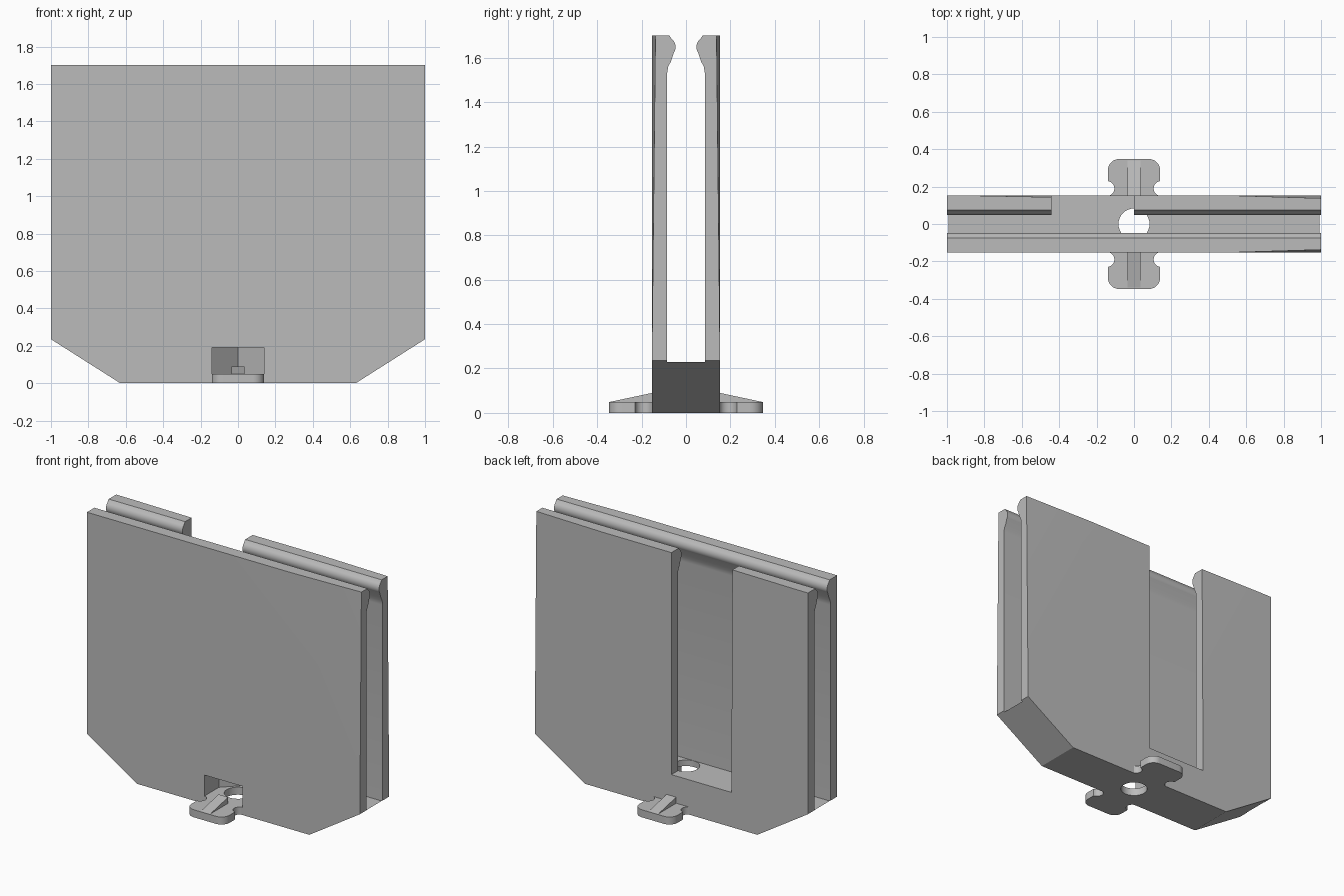
import bpy, bmesh
from math import sin, cos, radians
from mathutils import Vector

cube = bpy.data.objects.get("Cube")
if cube:
    bpy.data.objects.remove(cube, do_unlink=True)

HALF, DEPTH, TOP, FLOOR, PLATE = 1.0, 0.153, 1.7, 0.23, 0.05

grey = bpy.data.materials.new("plain grey")
grey.use_nodes = True
colour = (0.5, 0.5, 0.5, 1)
grey.diffuse_color = colour
for node in grey.node_tree.nodes:
    if node.type == 'BSDF_PRINCIPLED':
        node.inputs["Base Color"].default_value = colour


def finish(name, bm):
    bmesh.ops.recalc_face_normals(bm, faces=bm.faces)
    mesh = bpy.data.meshes.new(name)
    bm.to_mesh(mesh)
    bm.free()
    mesh.materials.append(grey)
    obj = bpy.data.objects.new(name, mesh)
    bpy.context.collection.objects.link(obj)
    return obj


def prism(name, points, axis, start, end):
    """Extrude a 2D outline along one axis."""
    def place(p, t):
        return {'x': (t, p[0], p[1]), 'y': (p[0], t, p[1]), 'z': (p[0], p[1], t)}[axis]
    bm = bmesh.new()
    face = bm.faces.new([bm.verts.new(place(p, start)) for p in points])
    new = bmesh.ops.extrude_face_region(bm, geom=[face])["geom"]
    shift = Vector(place((0, 0), end - start))
    bmesh.ops.translate(bm, vec=shift, verts=[v for v in new if isinstance(v, bmesh.types.BMVert)])
    return finish(name, bm)


def tetra(name, corners):
    bm = bmesh.new()
    bmesh.ops.convex_hull(bm, input=[bm.verts.new(c) for c in corners])
    return finish(name, bm)


def arc(cx, cy, r, a0, a1, n=10):
    angles = [radians(a0 + (a1 - a0) * i / n) for i in range(n + 1)]
    return [(cx + r * cos(a), cy + r * sin(a)) for a in angles]


def activate(obj):
    bpy.ops.object.select_all(action='DESELECT')
    obj.select_set(True)
    bpy.context.view_layer.objects.active = obj


def cut(obj, cutter):
    cutter.hide_render = True
    mod = obj.modifiers.new("cut", 'BOOLEAN')
    mod.operation, mod.solver, mod.object = 'DIFFERENCE', 'EXACT', cutter
    activate(obj)
    bpy.ops.object.modifier_apply(modifier=mod.name)
    bpy.data.objects.remove(cutter, do_unlink=True)


# Holder: two walls with rounded inner lips joined by a thick floor
lip = [(0.085, FLOOR), (0.085, 1.53), (0.08, 1.56), (0.067, 1.585)]
lip += arc(0.094, 1.648, 0.047, 215, 130, 10) + [(0.075, TOP)]
side = lip + [(DEPTH, TOP), (DEPTH, 0)]
outline = side + [(-y, z) for y, z in reversed(side)]
holder = prism("holder", outline, 'x', -HALF, HALF)

# Sloped lower corners
for s in (-1, 1):
    cut(holder, prism("corner_cutter", [(s * 0.63, 0), (s * 1.2, 0.362), (s * 1.2, -0.2),
                                        (s * 0.315, -0.2)], 'y', -0.5, 0.5))

# Open slot in the back wall
cut(holder, prism("slot_cutter", [(-0.44, FLOOR), (0, FLOOR), (0, 2), (-0.44, 2)], 'y', 0.02, 0.5))

# Pocket in the front of the base, pointed at its inner end
cut(holder, prism("pocket_cutter", [(-0.14, -0.4), (0.14, -0.4), (0.14, 0), (0, 0.14), (-0.14, 0)],
                  'z', PLATE, 0.19))

# Round hole through the floor
cut(holder, prism("hole_cutter", arc(0, 0, 0.083, 0, 348.75, 31), 'z', -0.1, 0.3))

# Slight taper of the outer wall corners
def taper(x_end, x_far, s, amount):
    out = s * (DEPTH + 0.0005)
    past = x_end + (0.0005 if x_end > x_far else -0.0005)
    cut(holder, tetra("taper_cutter", [(past, out, FLOOR), (past, out, TOP + 0.001),
                                       (x_far, out, TOP + 0.001),
                                       (past, out - s * amount, TOP + 0.001)]))

taper(HALF, 0.48, -1, 0.016)
taper(HALF, 0.48, 1, 0.016)
taper(-0.44, -0.95, 1, 0.01)

# Foot tabs with notched necks and a sloping rib on each
half_tab = arc(0.145, 0.19, 0.04, 248, 97) + arc(0.08, 0.287, 0.06, 0, 90)
tab = half_tab + [(-x, y) for x, y in reversed(half_tab)]
rib = [(DEPTH, PLATE), (DEPTH, 0.09), (0.34, PLATE)]
parts = [holder]
for label, s in (("front", -1), ("back", 1)):
    parts.append(prism(label + "_tab", [(x, s * y) for x, y in tab], 'z', 0, PLATE))
    parts.append(prism(label + "_rib", [(s * y, z) for y, z in rib], 'x', -0.035, 0.035))

for part in parts:
    activate(part)
    bpy.ops.object.shade_smooth_by_angle(angle=radians(30))
